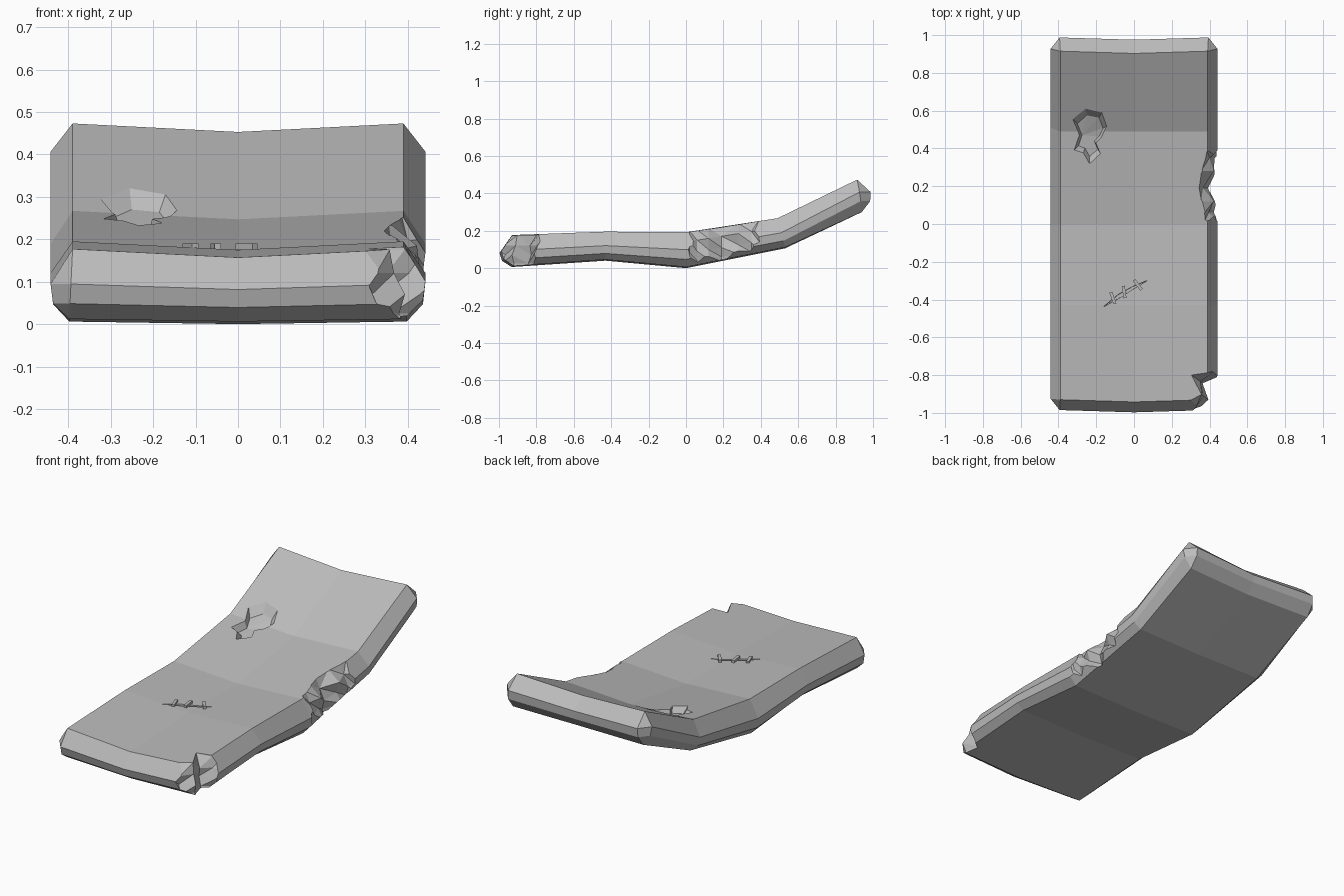
import bpy, bmesh, math
from mathutils import Vector

if "Cube" in bpy.data.objects:
    bpy.data.objects.remove(bpy.data.objects["Cube"], do_unlink=True)

grey = bpy.data.materials.new("worn_grey")
grey.use_nodes = True
COLOUR = (0.5, 0.5, 0.5, 1)
grey.diffuse_color = COLOUR
grey.node_tree.nodes["Principled BSDF"].inputs["Base Color"].default_value = COLOUR


def make_object(name, bm):
    bmesh.ops.recalc_face_normals(bm, faces=bm.faces)
    mesh = bpy.data.meshes.new(name)
    bm.to_mesh(mesh)
    bm.free()
    mesh.materials.append(grey)
    ob = bpy.data.objects.new(name, mesh)
    bpy.context.collection.objects.link(ob)
    return ob


def loft(name, rings):
    """Closed solid through rings that have the same number of points."""
    bm = bmesh.new()
    loops = [[bm.verts.new(p) for p in ring] for ring in rings]
    n = len(loops[0])
    for a, b in zip(loops, loops[1:]):
        for i in range(n):
            j = (i + 1) % n
            bm.faces.new((a[i], a[j], b[j], b[i]))
    bm.faces.new(loops[0])
    bm.faces.new(loops[-1])
    bmesh.ops.triangulate(bm, faces=bm.faces)
    return make_object(name, bm)


# Mattress body: top and bottom grids joined by a bulging rim
stations = [  # y top, z top, y bottom, z bottom
    (-.93, .177, -.92, .012), (-.43, .195, -.43, .046), (0, .192, 0, .006),
    (.49, .267, .53, .112), (.915, .473, .94, .30)]
cols = (-.39, 0, .39)
last = len(stations) - 1
bm = bmesh.new()
top, bottom = {}, {}
for r, (yt, zt, yb, zb) in enumerate(stations):
    for c, x in enumerate(cols):
        sag = .02 if c == 1 else 0
        bow = -.012 if c == 1 and r in (0, last) else 0
        top[r, c] = bm.verts.new((x, yt + bow, zt - sag))
        bottom[r, c] = bm.verts.new((x * 1.02, yb + bow, zb - sag * .3))
for grid in (top, bottom):
    for r in range(last):
        for c in range(2):
            bm.faces.new((grid[r, c], grid[r, c + 1], grid[r + 1, c + 1], grid[r + 1, c]))

# Boundary walk: each corner appears twice, once for each side it faces
walk = [((0, c), (0, -1)) for c in range(3)]
walk += [((r, 2), (1, 0)) for r in range(last + 1)]
walk += [((last, c), (0, 1)) for c in (2, 1, 0)]
walk += [((r, 0), (-1, 0)) for r in range(last, -1, -1)]


def rim(key, out, t, push):
    p = top[key].co.lerp(bottom[key].co, t)
    lift = .02 if key[0] == last else 0
    return bm.verts.new(p + Vector((out[0] * push * .8, out[1] * push, lift)))


loops = [[top[k] for k, o in walk],
         [rim(k, o, .5, .06) for k, o in walk],
         [rim(k, o, .78, .05) for k, o in walk],
         [bottom[k] for k, o in walk]]
for a, b in zip(loops, loops[1:]):
    for i in range(len(walk)):
        j = (i + 1) % len(walk)
        corners = []
        for v in (a[i], a[j], b[j], b[i]):
            if v not in corners:
                corners.append(v)
        bm.faces.new(corners)
mattress = make_object("mattress", bm)


def carve(cutter):
    mod = mattress.modifiers.new("cut", "BOOLEAN")
    mod.operation, mod.solver, mod.object = "DIFFERENCE", "EXACT", cutter
    bpy.context.view_layer.objects.active = mattress
    bpy.ops.object.modifier_apply(modifier=mod.name)
    bpy.data.objects.remove(cutter, do_unlink=True)


def torn_edge(name, path, outside, levels, slope, away):
    """Jagged bite: the path is pushed outwards by a different amount at each level."""
    rings = []
    for k, (z, push) in enumerate(levels):
        ring = []
        for i, (x, y) in enumerate(path):
            jag = .022 * ((i + k) % 2) if k else 0
            ring.append((x + away[0] * (push + jag), y + away[1] * (push + jag), z + slope * y))
        ring += [(x, y, z + slope * y) for x, y in outside]
        rings.append(ring)
    carve(loft(name, rings))


# Bite in the left side
torn_edge("side_bite",
          [(.42, .43), (.385, .39), (.355, .35), (.355, .28), (.32, .19),
           (.355, .12), (.35, .06), (.375, .02), (.43, .0)],
          [(.6, .0), (.6, .43)],
          [(.3, -.015), (.195, 0), (.14, .045), (.08, .05), (.03, .06), (-.08, .08)],
          .16, (1, 0))

# Bite out of the front left corner
torn_edge("corner_bite",
          [(.27, -1.0), (.28, -.94), (.34, -.89), (.305, -.80), (.375, -.775), (.44, -.755)],
          [(.6, -.755), (.6, -1.2), (.27, -1.2)],
          [(.3, -.01), (.175, 0), (.12, .035), (.07, .045), (.025, .05), (-.1, .09)],
          0, (.8, -.6))

# Ragged pit in the raised end
outline = [(-.34, .57), (-.26, .64), (-.155, .62), (-.12, .53), (-.155, .46), (-.195, .42),
           (-.165, .35), (-.235, .29), (-.275, .36), (-.33, .38), (-.30, .47)]


def pit_ring(scale, depth):
    ring = []
    for x, y in outline:
        px, py = -.235 + (x + .235) * scale, .47 + (y - .47) * scale
        ring.append((px, py, .255 + .17 * (py - .3) + .33 * max(py - .49, 0) - depth))
    return ring


carve(loft("pit", [pit_ring(1.05, -.08), pit_ring(1, 0), pit_ring(.62, .06)]))

# Thin slit, held by three stitches
slit = [(-.18, -.45), (-.09, -.375), (0, -.325), (.09, -.288),
        (0, -.343), (-.08, -.395)]
mid_x, mid_y = -.045, -.365
carve(loft("slit", [[(x, y, .22) for x, y in slit],
                    [(mid_x + (x - mid_x) * .8, mid_y + (y - mid_y) * .8, .155) for x, y in slit]]))

for i, (x, y, turn) in enumerate([(-.112, -.392, 20), (-.052, -.36, 8), (.02, -.322, 38)]):
    bpy.ops.mesh.primitive_cube_add(size=1, location=(x, y, .183),
                                    rotation=(0, 0, math.radians(turn)))
    stitch = bpy.context.object
    stitch.name = "stitch_%d" % (i + 1)
    stitch.scale = (.016, .065, .014)
    stitch.data.materials.append(grey)
